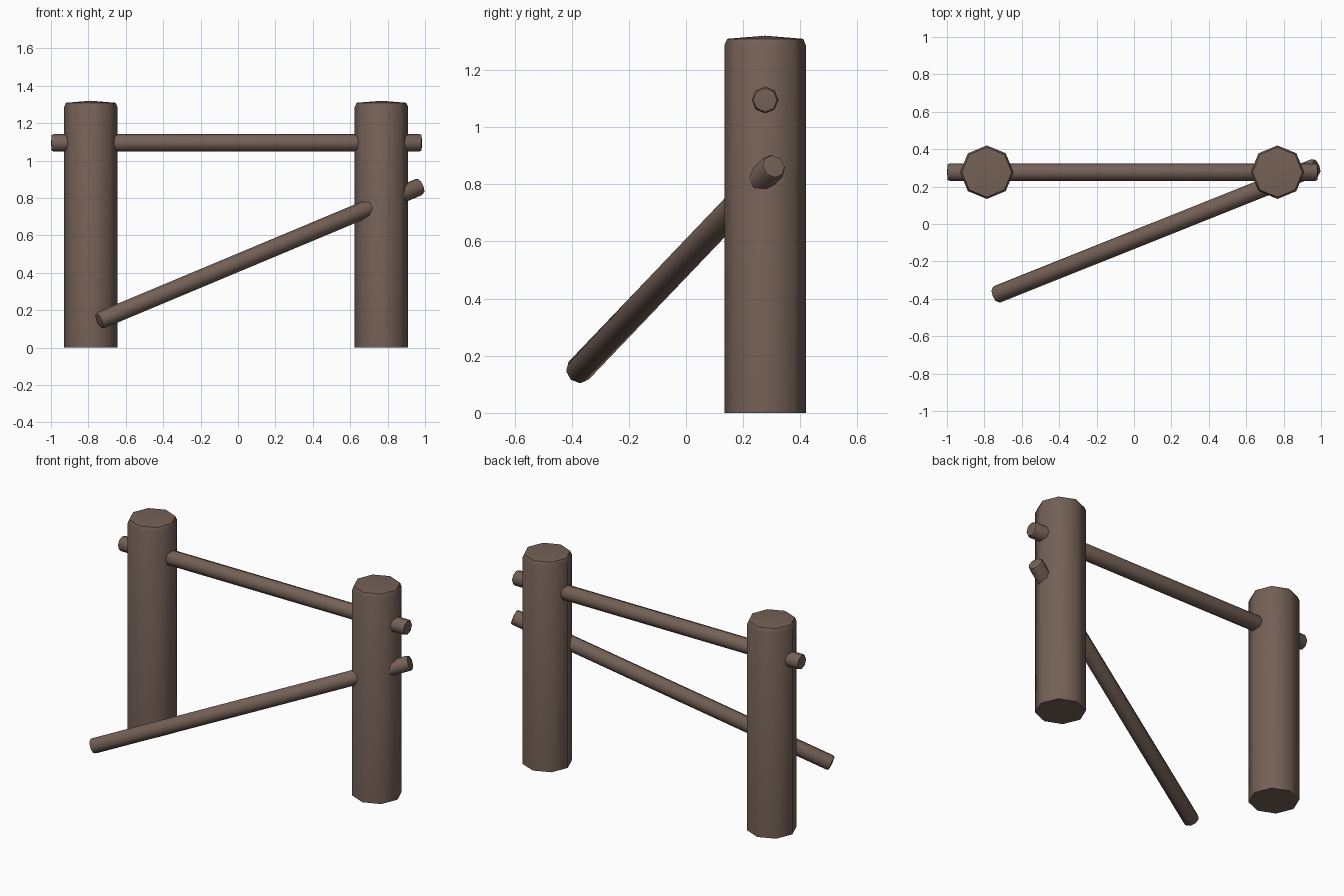
import bpy, bmesh, math
from mathutils import Vector

if "Cube" in bpy.data.objects:
    bpy.data.objects.remove(bpy.data.objects["Cube"])

wood = bpy.data.materials.new("brown wood")
wood.diffuse_color = (0.175, 0.119, 0.095, 1)
wood.use_nodes = True
wood.node_tree.nodes["Principled BSDF"].inputs["Base Color"].default_value = wood.diffuse_color
SIDES = 8


def log(name, start, end, rings, tip_start, tip_end):
    """Eight-sided log: rings are (distance along axis, radius), tips close the ends."""
    start, end = Vector(start), Vector(end)
    axis = (end - start).normalized()
    if abs(axis.z) > 0.99:
        u = Vector((1, 0, 0))
    else:
        u = axis.cross(Vector((0, 0, 1))).normalized()
    v = axis.cross(u)
    bm = bmesh.new()
    loops = []
    for d, r in rings:
        loops.append([bm.verts.new(start + axis * d + r * (
            u * math.cos(k * math.tau / SIDES) + v * math.sin(k * math.tau / SIDES)))
            for k in range(SIDES)])
    for a, b in zip(loops, loops[1:]):
        for k in range(SIDES):
            n = (k + 1) % SIDES
            bm.faces.new((a[k], a[n], b[n], b[k]))
    for loop, tip in ((loops[0], tip_start), (loops[-1], tip_end)):
        c = bm.verts.new(start + axis * tip)
        for k in range(SIDES):
            bm.faces.new((loop[k], loop[(k + 1) % SIDES], c))
    bmesh.ops.recalc_face_normals(bm, faces=bm.faces[:])
    me = bpy.data.meshes.new(name)
    bm.to_mesh(me)
    bm.free()
    me.materials.append(wood)
    ob = bpy.data.objects.new(name, me)
    bpy.context.collection.objects.link(ob)
    for p in me.polygons:
        p.use_smooth = True
    bpy.context.view_layer.objects.active = ob
    ob.select_set(True)
    bpy.ops.object.shade_smooth_by_angle(angle=math.radians(50))
    ob.select_set(False)


# upright posts with chamfered, slightly domed tops
for name, x in (("left_post", -0.787), ("right_post", 0.767)):
    log(name, (x, 0.277, 0), (x, 0.277, 1.32),
        [(0, 0.143), (1.285, 0.143), (1.309, 0.133)], 0, 1.32)


def rail(name, start, end, r=0.047):
    length = (Vector(end) - Vector(start)).length
    log(name, start, end,
        [(0.004, r * 0.88), (0.016, r), (length - 0.016, r), (length - 0.004, r * 0.88)],
        0, length)


# level top rail and the fallen, slanting rail
rail("top_rail", (-1.0, 0.277, 1.095), (0.985, 0.277, 1.095))
rail("slanted_rail", (-0.745, -0.381, 0.142), (0.980, 0.308, 0.864))
